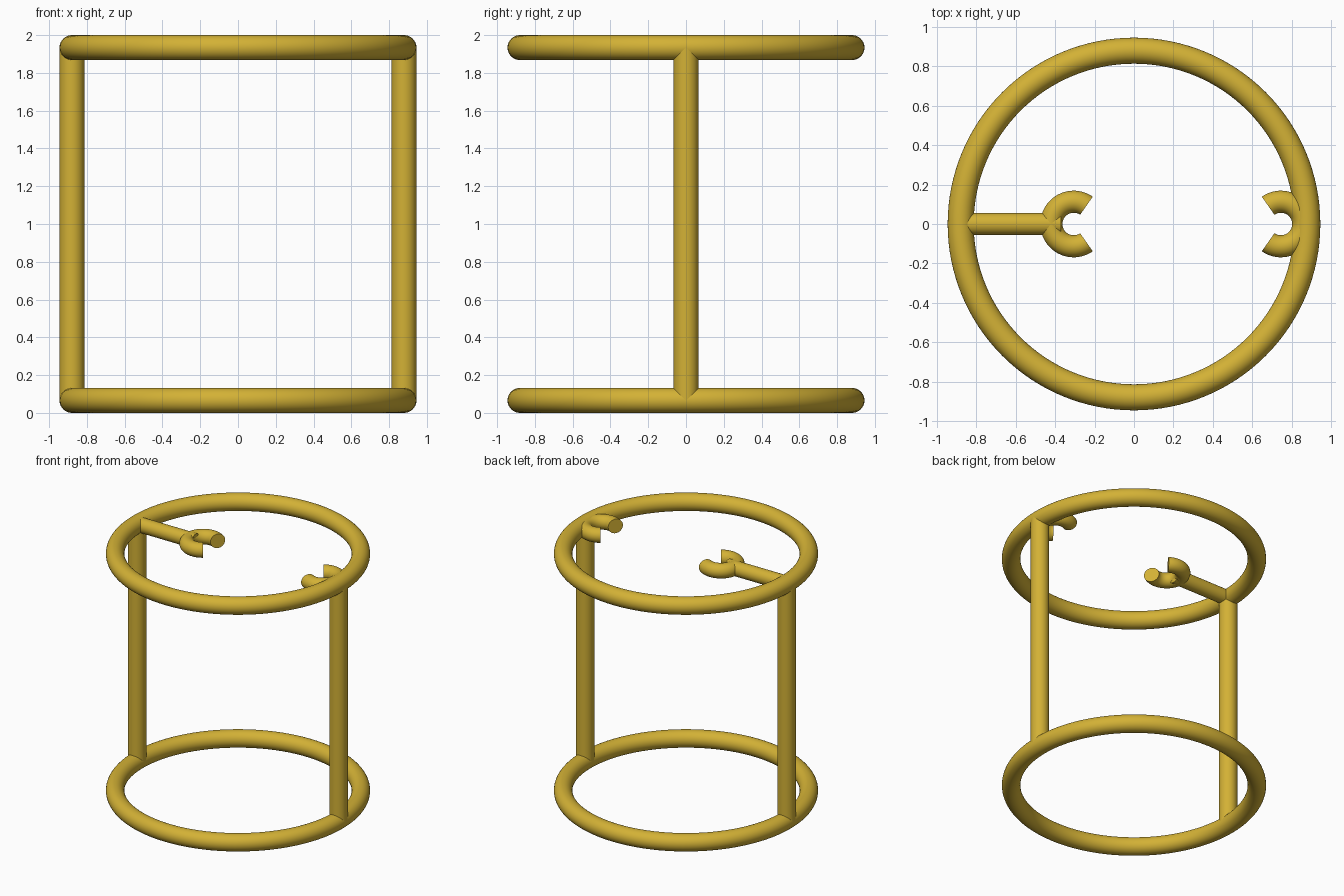
import bpy, bmesh, math
from mathutils import Vector

if "Cube" in bpy.data.objects:
    bpy.data.objects.remove(bpy.data.objects["Cube"])

TUBE = 0.066          # frame tube radius
CLIP_TUBE = 0.056     # arm and clip tube radius
RING = 0.879          # ring centreline radius
LOW, HIGH = TUBE, 2 - TUBE

gold = bpy.data.materials.new("gold_yellow")
gold.diffuse_color = (0.65, 0.44, 0.036, 1)
gold.use_nodes = True
gold.node_tree.nodes["Principled BSDF"].inputs["Base Color"].default_value = gold.diffuse_color


def sweep(name, path, tangents, radius, closed=False, sides=32):
    """Sweep a circle along a path, capping open ends."""
    bm = bmesh.new()
    loops = []
    for p, t in zip(path, tangents):
        up = Vector((0, 0, 1)) if abs(t.z) < 0.9 else Vector((0, 1, 0))
        side = t.cross(up).normalized()
        up = side.cross(t)
        loops.append([bm.verts.new(p + radius * (math.cos(a) * side + math.sin(a) * up))
                      for a in (2 * math.pi * k / sides for k in range(sides))])
    pairs = list(zip(loops, loops[1:]))
    if closed:
        pairs.append((loops[-1], loops[0]))
    else:
        bm.faces.new(loops[0])
        bm.faces.new(loops[-1])
    for a, b in pairs:
        for k in range(sides):
            n = (k + 1) % sides
            bm.faces.new((a[k], a[n], b[n], b[k]))
    bmesh.ops.recalc_face_normals(bm, faces=bm.faces)
    mesh = bpy.data.meshes.new(name)
    bm.to_mesh(mesh)
    bm.free()
    mesh.materials.append(gold)
    obj = bpy.data.objects.new(name, mesh)
    bpy.context.collection.objects.link(obj)
    bpy.ops.object.select_all(action='DESELECT')
    obj.select_set(True)
    bpy.context.view_layer.objects.active = obj
    bpy.ops.object.shade_smooth_by_angle(angle=math.radians(40))
    return obj


def arc(name, centre, major, minor, start, end, steps, closed=False):
    count = steps if closed else steps + 1
    angles = [math.radians(start + (end - start) * i / steps) for i in range(count)]
    path = [Vector(centre) + major * Vector((math.cos(a), math.sin(a), 0)) for a in angles]
    tangents = [Vector((-math.sin(a), math.cos(a), 0)) for a in angles]
    return sweep(name, path, tangents, minor, closed)


def rod(name, a, b, radius):
    a, b = Vector(a), Vector(b)
    t = (b - a).normalized()
    return sweep(name, [a, b], [t, t], radius)


# Bottom and top rings
arc("bottom_ring", (0, 0, LOW), RING, TUBE, 0, 360, 128, True)
arc("top_ring", (0, 0, HIGH), RING, TUBE, 0, 360, 128, True)

# Upright posts
for side, x in (("left", -RING), ("right", RING)):
    rod(side + "_post", (x, 0, LOW), (x, 0, HIGH), TUBE)

# Arm reaching inward from the left of the top ring
rod("clip_arm", (-RING, 0, HIGH), (-0.37, 0, HIGH), CLIP_TUBE)

# C-shaped clips opening towards each other
arc("left_clip", (-0.306, 0, HIGH), 0.113, CLIP_TUBE, 55, 305, 48)
arc("right_clip", (0.745, 0, HIGH), 0.113, CLIP_TUBE, -125, 125, 48)
